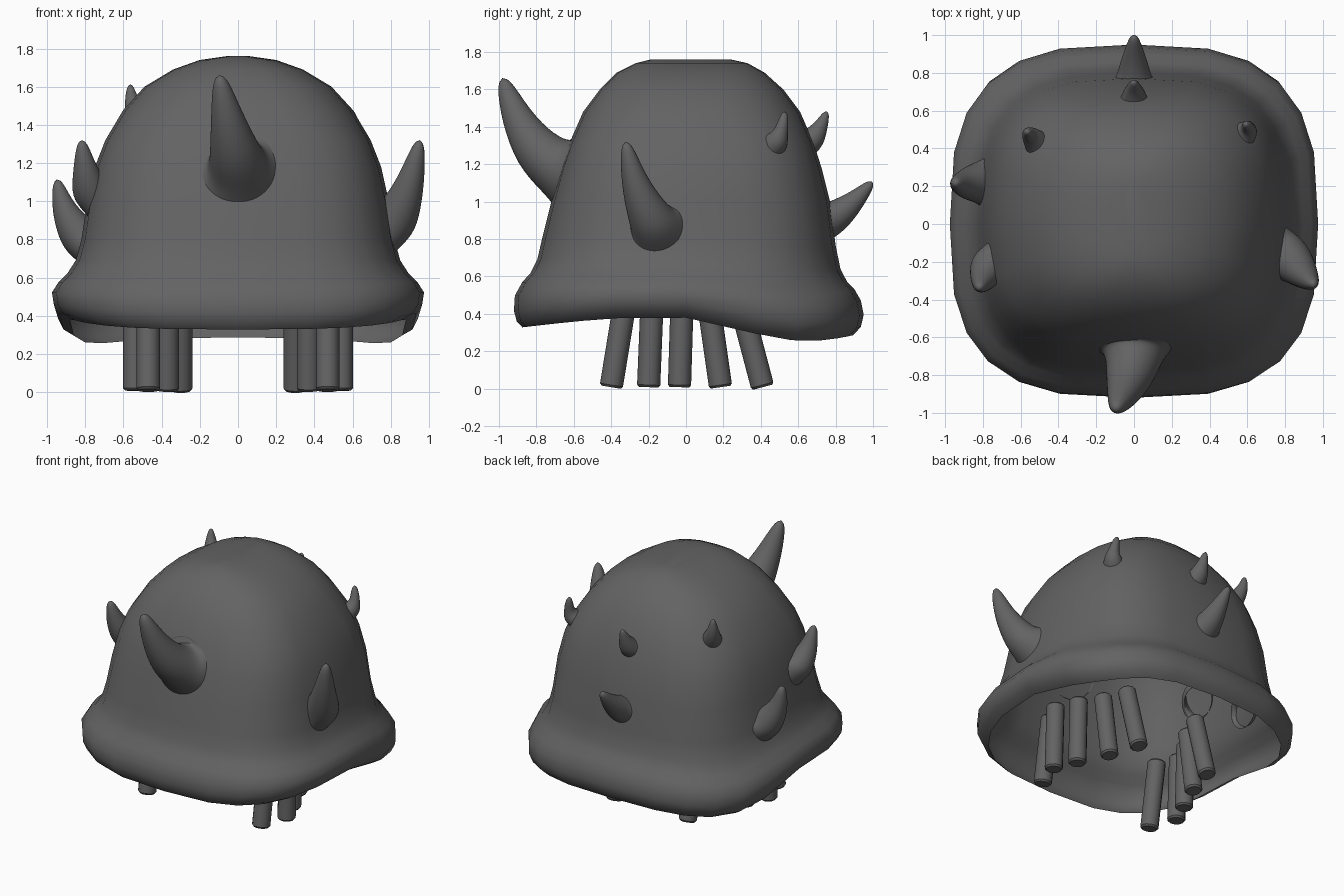
import bpy, bmesh
from math import sin, cos, pi, copysign
from mathutils import Vector

if "Cube" in bpy.data.objects:
    bpy.data.objects.remove(bpy.data.objects["Cube"])

grey = bpy.data.materials.new("dark_grey")
grey.use_nodes = True
COLOUR = (0.125, 0.125, 0.125, 1)
grey.diffuse_color = COLOUR
grey.node_tree.nodes["Principled BSDF"].inputs["Base Color"].default_value = COLOUR


def loft(name, rings, cap_start=False, cap_end=False, subdiv=0, angle=None):
    """Skin a list of closed rings running from start to end."""
    bm = bmesh.new()
    loops = [[bm.verts.new(p) for p in ring] for ring in rings]
    n = len(loops[0])
    for a, b in zip(loops, loops[1:]):
        for i in range(n):
            j = (i + 1) % n
            bm.faces.new((a[i], a[j], b[j], b[i]))
    if cap_start:
        bm.faces.new(loops[0][::-1])
    if cap_end:
        bm.faces.new(loops[-1])
    mesh = bpy.data.meshes.new(name)
    bm.to_mesh(mesh)
    bm.free()
    mesh.materials.append(grey)
    obj = bpy.data.objects.new(name, mesh)
    bpy.context.collection.objects.link(obj)
    if angle:
        bpy.ops.object.select_all(action='DESELECT')
        obj.select_set(True)
        bpy.context.view_layer.objects.active = obj
        bpy.ops.object.shade_smooth_by_angle(angle=angle)
    else:
        mesh.polygons.foreach_set("use_smooth", [True] * len(mesh.polygons))
    if subdiv:
        mod = obj.modifiers.new("Subdivision", 'SUBSURF')
        mod.levels = mod.render_levels = subdiv


def circle(centre, axis, radius, sides=12):
    turn = Vector(axis).to_track_quat('Z', 'Y')
    return [Vector(centre) + turn @ Vector((radius * cos(2 * pi * i / sides),
            radius * sin(2 * pi * i / sides), 0)) for i in range(sides)]


# Helmet shell: one open skin of rounded-square rings, from the brim to the crown
def clamp(t):
    return max(0, min(1, t))


def brim_wave(y, z):
    """The brim edge arches up at the sides and dips towards the back."""
    if y > -0.1:
        wave = 0.065 * cos(pi * (y + 0.1) / 0.75) - 0.005
    else:
        wave = 0.06 * cos(pi * (y + 0.1) / 1.6)
    return wave * clamp((0.6 - z) / 0.25 if wave > 0 else (1.0 - z) / 0.35)


def shell_ring(z, half_x, front, back, sides=24):
    power = 2 / (3.0 if z < 1.4 else 2.7)
    ring = []
    for i in range(sides):
        c, s = cos(2 * pi * i / sides), sin(2 * pi * i / sides)
        x = copysign(abs(c) ** power, c) * half_x
        y = copysign(abs(s) ** power, s) * (back if s > 0 else front)
        ring.append((x, y, z + brim_wave(y, z)))
    return ring


# (height, half width, reach to the front, reach to the back)
profile = [(.325, .88, .875, .895), (.36, .935, .905, .935), (.42, .965, .92, .95),
           (.5, .975, .915, .935), (.57, .94, .875, .9), (.62, .895, .83, .86),
           (.69, .85, .795, .825), (.8, .82, .77, .8), (1.0, .79, .72, .77),
           (1.18, .75, .67, .725), (1.32, .695, .62, .68), (1.48, .6, .55, .61),
           (1.6, .49, .46, .52), (1.69, .34, .37, .42), (1.74, .2, .27, .33),
           (1.76, .06, .19, .24)]
loft("helmet_shell", [shell_ring(*r) for r in profile], cap_end=True)


# Horns: a thin skirt sunk in the shell, then tapering rings along a bent path
def horn(name, root_normal, radius, path):
    pts = [Vector(p) for p in path]
    normal = Vector(root_normal).normalized()
    taper = (1.0, 0.84, 0.54, 0.22)
    rings = [circle(pts[0] - 0.035 * normal, normal, radius * 1.3)]
    for i, p in enumerate(pts):
        tangent = pts[min(i + 1, 3)] - pts[max(i - 1, 0)]
        rings.append(circle(p, tangent, radius * taper[i]))
    loft(name, rings, cap_end=True, subdiv=2)


horn("front_horn", (0, -1, .3), .16,
     [(0, -.69, 1.19), (-.02, -.8, 1.27), (-.06, -.91, 1.45), (-.1, -.985, 1.67)])
horn("left_horn", (1, -.1, .2), .135,
     [(.8, -.17, .88), (.85, -.21, .95), (.91, -.28, 1.11), (.955, -.325, 1.33)])
horn("right_rear_horn", (-1, .1, .15), .115,
     [(-.815, .22, .8), (-.865, .215, .87), (-.92, .21, .97), (-.95, .22, 1.12)])
horn("right_front_horn", (-1, -.1, .3), .11,
     [(-.76, -.21, 1.03), (-.785, -.26, 1.09), (-.805, -.31, 1.19), (-.82, -.34, 1.325)])
horn("back_horn", (0, 1, .15), .095,
     [(0, .78, .91), (0, .84, .95), (0, .92, 1.02), (0, 1.0, 1.11)])
horn("upper_back_horn", (0, 1, .45), .07,
     [(0, .67, 1.33), (0, .695, 1.36), (0, .725, 1.41), (0, .755, 1.485)])
horn("back_left_horn", (.7, .6, .4), .07,
     [(.58, .475, 1.31), (.605, .5, 1.34), (.605, .515, 1.4), (.59, .53, 1.485)])
horn("back_right_horn", (-.7, .6, .5), .07,
     [(-.515, .43, 1.43), (-.535, .455, 1.47), (-.56, .48, 1.53), (-.565, .49, 1.615)])

# Rods: two mirrored rows of splayed rods under the shell
# (x, y at the foot, y at the top)
rods = [(.47, -.4, -.32), (.54, -.2, -.18), (.47, -.035, -.02),
        (.37, .185, .115), (.3, .41, .28)]
for side, word in ((1, "left"), (-1, "right")):
    for k, (x, y0, y1) in enumerate(rods):
        foot, top = Vector((side * x, y0, .008)), Vector((side * x, y1, .5))
        axis = (top - foot).normalized()
        length = (top - foot).length
        rings = [circle(foot + axis * d, axis, r) for d, r in
                 ((0, .052), (.012, .062), (length - .012, .062), (length, .052))]
        loft(f"{word}_rod_{k + 1}", rings, True, True, angle=pi / 5)
